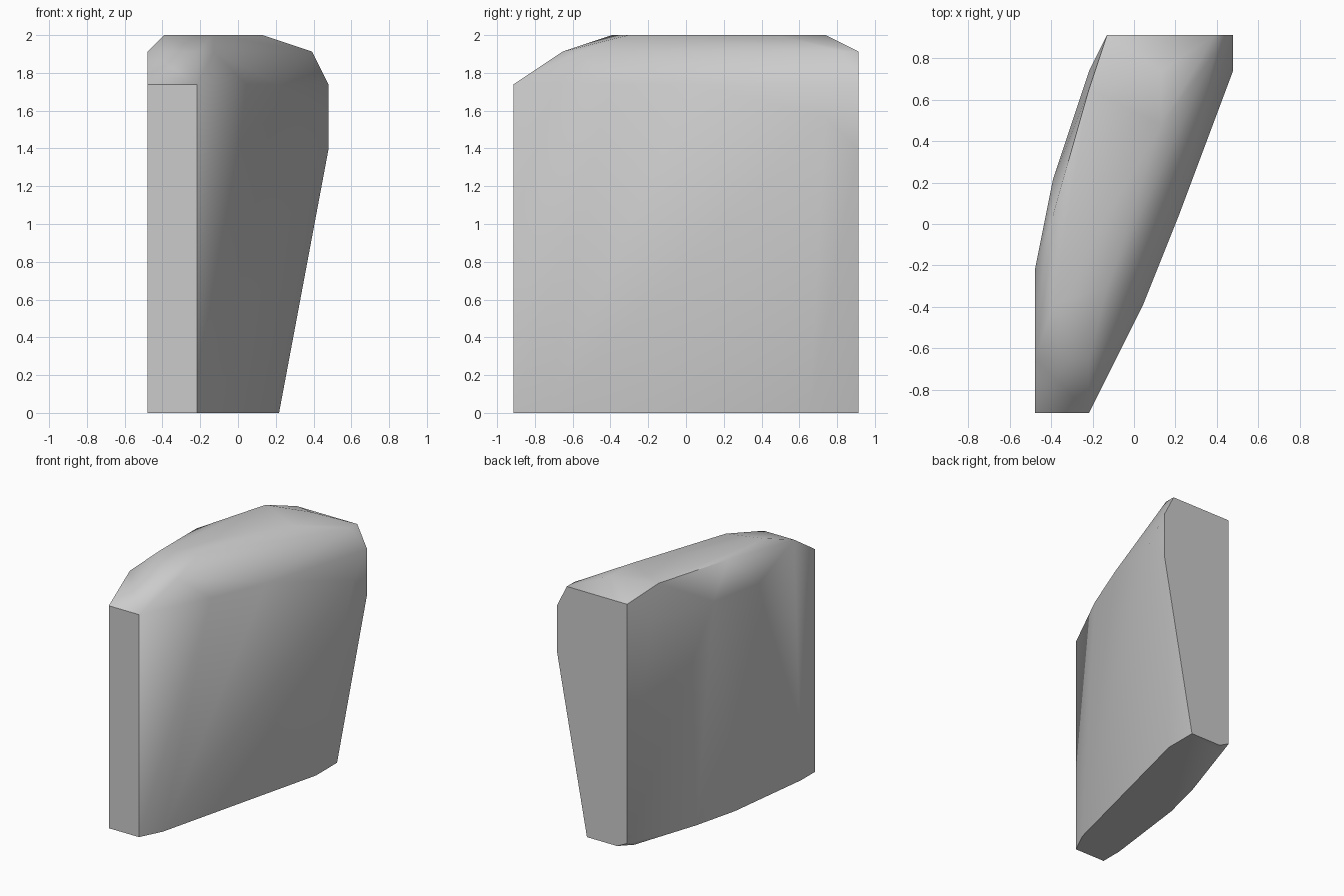
import bpy
import bmesh
from math import radians
from mathutils import Vector

# Remove the default object
cube = bpy.data.objects.get("Cube")
if cube:
    bpy.data.objects.remove(cube, do_unlink=True)

# Stone outline, given as horizontal sections on a coarse carving grid
HEIGHT_CELLS = 23
CELL = 2 / HEIGHT_CELLS
CENTRE = Vector((5.5, 10.5, 0))
sections = {
    # base
    0: [(0, 0), (0, 2), (1, 10), (2, 14), (4, 20), (5, 21), (8, 21), (8, 18), (4, 2), (3, 0)],
    0.5: [(4, 21)],
    # overhanging rear corner
    16: [(11, 21)],
    18: [(11, 19)],
    # shoulder
    20: [(0, 0), (3, 0), (6, 6), (8, 11), (11, 21), (3, 19), (1, 13), (0, 8)],
    # bevel around the crown
    22: [(0, 3), (3, 3), (4, 4), (10, 20), (10, 21), (4, 21)],
    # crown
    23: [(1, 6), (4, 7), (7, 16), (7, 19), (3, 18), (1, 11)],
}


def make_material(name, colour):
    material = bpy.data.materials.new(name)
    material.use_nodes = True
    material.diffuse_color = colour
    shader = material.node_tree.nodes["Principled BSDF"]
    shader.inputs["Base Color"].default_value = colour
    shader.inputs["Roughness"].default_value = 0.8
    return material


def make_stone(name, layers, material):
    """Wrap a convex skin around the section corners."""
    bm = bmesh.new()
    for z, corners in layers.items():
        for x, y in corners:
            bm.verts.new((Vector((x, y, z)) - CENTRE) * CELL)
    result = bmesh.ops.convex_hull(bm, input=bm.verts)
    unused = [v for v in bm.verts if not v.link_faces]
    bmesh.ops.delete(bm, geom=unused, context="VERTS")
    # Merge the flat triangles into whole facets
    bmesh.ops.dissolve_limit(bm, angle_limit=radians(1), verts=bm.verts, edges=bm.edges)
    bmesh.ops.recalc_face_normals(bm, faces=bm.faces)
    mesh = bpy.data.meshes.new(name)
    bm.to_mesh(mesh)
    bm.free()
    mesh.materials.append(material)
    stone = bpy.data.objects.new(name, mesh)
    bpy.context.collection.objects.link(stone)
    return stone


grey = make_material("stone grey", (0.6, 0.6, 0.6, 1))
stone = make_stone("standing_stone", sections, grey)

# Soft facets, with the strong corners kept crisp
bpy.ops.object.select_all(action="DESELECT")
stone.select_set(True)
bpy.context.view_layer.objects.active = stone
bpy.ops.object.shade_smooth_by_angle(angle=radians(50))
